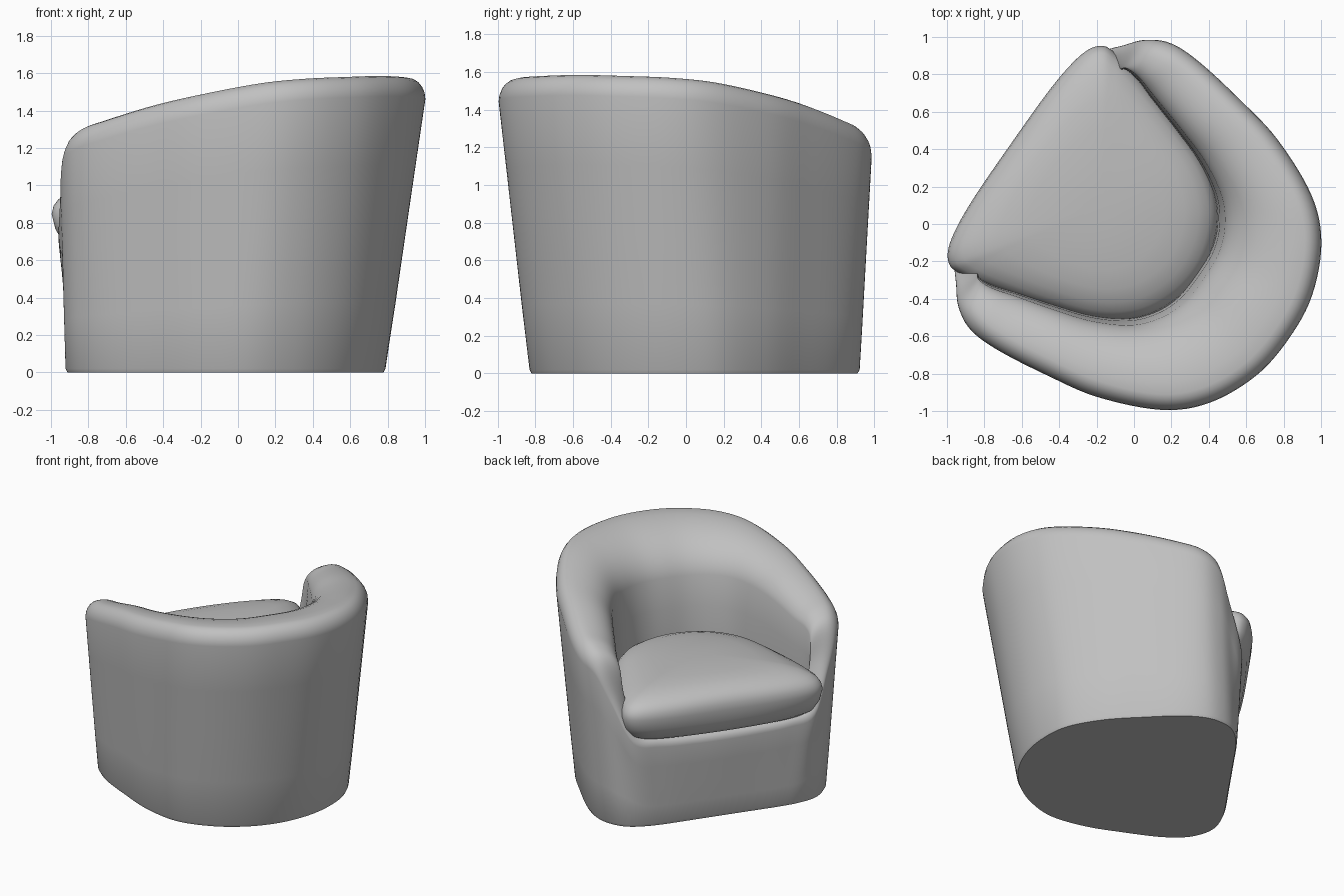
import bpy, bmesh, math
from mathutils import Vector

cube = bpy.data.objects.get("Cube")
if cube:
    bpy.data.objects.remove(cube, do_unlink=True)

fabric = bpy.data.materials.new("grey_fabric")
fabric.use_nodes = True
GREY = (0.53, 0.53, 0.53, 1)
fabric.diffuse_color = GREY
fabric.node_tree.nodes["Principled BSDF"].inputs["Base Color"].default_value = GREY

# The chair is drawn facing +u, then turned to its real heading
HEADING = math.radians(145)
FORWARD = Vector((math.cos(HEADING), math.sin(HEADING), 0))
SIDE = Vector((math.sin(HEADING), -math.cos(HEADING), 0))
SHIFT = -0.03


def to_world(p):
    return FORWARD * p[0] + SIDE * (p[1] + SHIFT) + Vector((0, 0, p[2]))


def mirrored(half):
    """Close a half outline that starts and ends on the centre line."""
    flip = [Vector((p.x, -p.y, p.z)) for p in half[-2:0:-1]]
    return half + flip


def smooth_loop(pts, steps=6):
    """Closed Catmull-Rom curve through the points."""
    out, n = [], len(pts)
    for i in range(n):
        a, b, c, d = (pts[(i + j) % n] for j in (-1, 0, 1, 2))
        for s in range(steps):
            t = s / steps
            out.append(b + (c - a) * (t / 2) + (a * 2 - b * 5 + c * 4 - d) * (t * t / 2)
                       + (b * 3 - a - c * 3 + d) * (t ** 3 / 2))
    return out


def loft(name, rings):
    """Skin a stack of equal closed rings and cap both ends."""
    bm = bmesh.new()
    rows = [[bm.verts.new(to_world(p)) for p in ring] for ring in rings]
    n = len(rows[0])
    for low, high in zip(rows, rows[1:]):
        for i in range(n):
            j = (i + 1) % n
            bm.faces.new((low[i], low[j], high[j], high[i]))
    bm.faces.new(rows[0])
    bm.faces.new(rows[-1])
    bmesh.ops.recalc_face_normals(bm, faces=bm.faces)
    mesh = bpy.data.meshes.new(name)
    bm.to_mesh(mesh)
    bm.free()
    mesh.materials.append(fabric)
    obj = bpy.data.objects.new(name, mesh)
    bpy.context.collection.objects.link(obj)
    bpy.ops.object.select_all(action='DESELECT')
    obj.select_set(True)
    bpy.context.view_layer.objects.active = obj
    bpy.ops.object.shade_smooth_by_angle(angle=math.radians(42))
    return obj


# Tub shell stations, back centre to front centre:
# base u, v | rim u, v, height | seat well u, v
STATIONS = [
    (-.8, 0, -1.03, 0, 1.585, -.43, 0),
    (-.77, .22, -1.0, .26, 1.58, -.42, .15),
    (-.68, .43, -.88, .52, 1.57, -.37, .28),
    (-.52, .62, -.69, .7, 1.545, -.27, .4),
    (-.27, .74, -.37, .84, 1.485, -.1, .5),
    (0, .8, -.08, .9, 1.425, .1, .57),
    (.25, .84, .21, .94, 1.35, .3, .63),
    (.43, .83, .39, .935, 1.3, .42, .67),
    (.55, .77, .51, .875, 1.21, .5, .68),
    (.625, .68, .59, .785, .98, .53, .66),
    (.66, .55, .68, .66, .71, .57, .57),
    (.67, .41, .7, .47, .66, .58, .42),
    (.67, .2, .71, .22, .65, .58, .2),
    (.67, 0, .715, 0, .65, .58, 0),
]


def column(bu, bv, ru, rv, h, iu, iv):
    """One section: up the outside, over the wide roll, down the inside."""
    base, rim, well = Vector((bu, bv, 0)), Vector((ru, rv, 0)), Vector((iu, iv, 0))
    inward = well - rim
    reach = inward.length
    inward.normalize()
    outer = min(.09, reach * .35)
    inner = (reach - outer) * .93
    rise, fall = outer * 1.2, inner * .75

    def at(across, z):
        return rim + inward * across + Vector((0, 0, z))

    pts = [base * .988, base + Vector((0, 0, .02))]
    for t in (.25, .5, .75):
        pts.append(base.lerp(rim, t) + Vector((0, 0, t * (h - rise))))
    for i in range(6):
        a = math.pi / 2 * i / 5
        pts.append(at(outer * (1 - math.cos(a)), h - rise * (1 - math.sin(a))))
    for i in range(1, 10):
        a = math.radians(80) * i / 9
        pts.append(at(outer + inner * math.sin(a), h - fall * (1 - math.cos(a))))
    foot = min(.85, h - fall - .04)
    pts.append(at(reach * .98, (pts[-1].z + foot) / 2))
    pts.append(at(reach, foot))
    pts.append(at(reach, .5))
    return pts


columns = [column(*s) for s in STATIONS]
loft("tub_shell", [smooth_loop(mirrored(list(row))) for row in zip(*columns)])

# Seat cushion: rounded wedge outline, thick edge and domed top
OUTLINE = [(-.445, 0), (-.415, .18), (-.32, .355), (-.14, .495), (.13, .595), (.45, .69),
           (.6, .72), (.69, .71), (.75, .61), (.78, .38), (.785, 0)]
edge = smooth_loop(mirrored([Vector((u, v, 0)) for u, v in OUTLINE]))
middle = Vector((.2, 0, 0))
LAYERS = [(.8, .63), (.89, .64), (.94, .67), (.98, .74), (1, .82), (.99, .865), (.965, .9),
          (.92, .93), (.84, .96), (.72, .985), (.55, 1.0), (.35, 1.01), (.15, 1.015)]


def cushion_ring(scale, z):
    """Outline scaled about the middle, rounder at the crown, tipped up at the front."""
    ring = []
    for p in edge:
        spoke = p - middle
        spoke = spoke.lerp(spoke.normalized() * .62, 1 - scale) * scale
        ring.append(middle + spoke + Vector((0, 0, z + spoke.x * .05)))
    return ring


loft("seat_cushion", [cushion_ring(s, z) for s, z in LAYERS])
